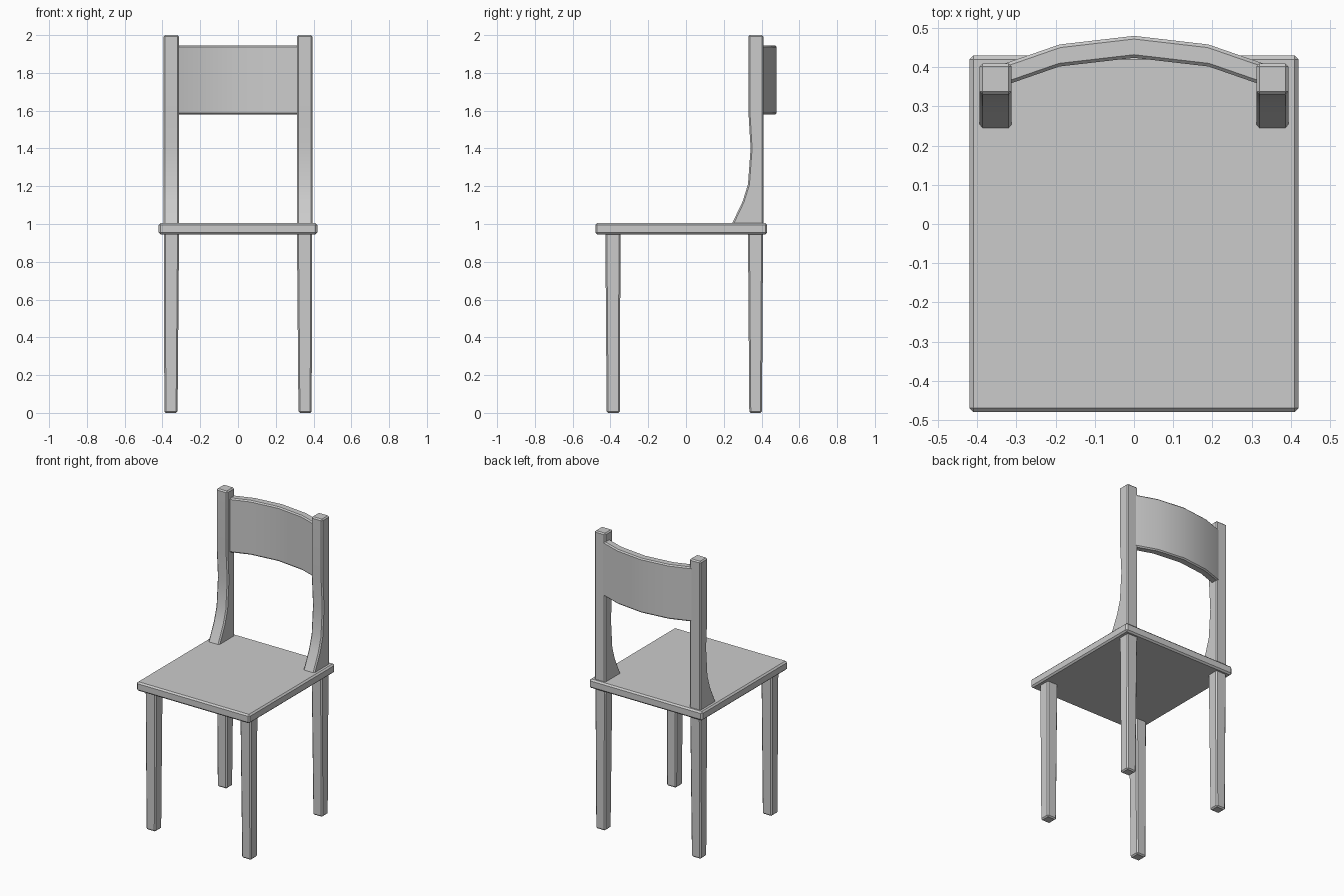
import bpy, bmesh, math
from mathutils import Vector

if "Cube" in bpy.data.objects:
    bpy.data.objects.remove(bpy.data.objects["Cube"])


def finish(name, bm, bevel, mirror=False):
    """Chamfer the hard edges, shade by angle and optionally mirror in x."""
    bmesh.ops.recalc_face_normals(bm, faces=bm.faces[:])
    hard = [e for e in bm.edges if e.calc_face_angle(0) > math.radians(35)]
    bmesh.ops.bevel(bm, geom=hard, offset=bevel, offset_type='OFFSET',
                    segments=1, affect='EDGES', clamp_overlap=True)
    bmesh.ops.recalc_face_normals(bm, faces=bm.faces[:])
    mesh = bpy.data.meshes.new(name)
    bm.to_mesh(mesh)
    bm.free()
    ob = bpy.data.objects.new(name, mesh)
    bpy.context.collection.objects.link(ob)
    bpy.ops.object.select_all(action='DESELECT')
    ob.select_set(True)
    bpy.context.view_layer.objects.active = ob
    bpy.ops.object.shade_smooth_by_angle(angle=math.radians(30))
    if mirror:
        ob.modifiers.new("Mirror", 'MIRROR').use_axis[0] = True
    return ob


def extrude(points, vec):
    """Solid made by sweeping a closed outline along a vector."""
    bm = bmesh.new()
    face = bm.faces.new([bm.verts.new(p) for p in points])
    out = bmesh.ops.extrude_face_region(bm, geom=[face], use_keep_orig=True)
    verts = [g for g in out['geom'] if isinstance(g, bmesh.types.BMVert)]
    bmesh.ops.translate(bm, verts=verts, vec=Vector(vec))
    return bm


def tapered(bottom, top, z0, z1):
    """Box between two (x0, x1, y0, y1) rectangles."""
    bm = bmesh.new()
    cube = bmesh.ops.create_cube(bm, size=1)
    for v in cube['verts']:
        r = top if v.co.z > 0 else bottom
        v.co = (r[1] if v.co.x > 0 else r[0],
                r[3] if v.co.y > 0 else r[2],
                z1 if v.co.z > 0 else z0)
    return bm


# Seat board
rect = (-0.42, 0.42, -0.48, 0.43)
finish("seat", tapered(rect, rect, 0.945, 1.005), 0.01)

# Four slightly tapered legs
finish("front_leg", tapered((0.32, 0.39, -0.42, -0.35),
                            (0.312, 0.392, -0.427, -0.347), 0, 0.955), 0.008, True)
finish("back_leg", tapered((0.32, 0.39, 0.335, 0.402),
                           (0.312, 0.392, 0.328, 0.408), 0, 0.955), 0.008, True)

# Back posts, flared forward at the foot
post = [(0.41, 0.99), (0.41, 2.0), (0.33, 2.0), (0.33, 1.6), (0.342, 1.4),
        (0.328, 1.21), (0.30, 1.12), (0.238, 0.99)]
finish("back_post", extrude([(0.312, y, z) for y, z in post], (0.082, 0, 0)), 0.008, True)

# Curved backrest slat between the posts
half = [(0.34, 0.35), (0.19, 0.402), (0, 0.424)]
front = [(-x, y) for x, y in half] + half[1::-1]
outline = front + [(x, y + 0.056) for x, y in reversed(front)]
finish("backrest", extrude([(x, y, 1.58) for x, y in outline], (0, 0, 0.365)), 0.008)
